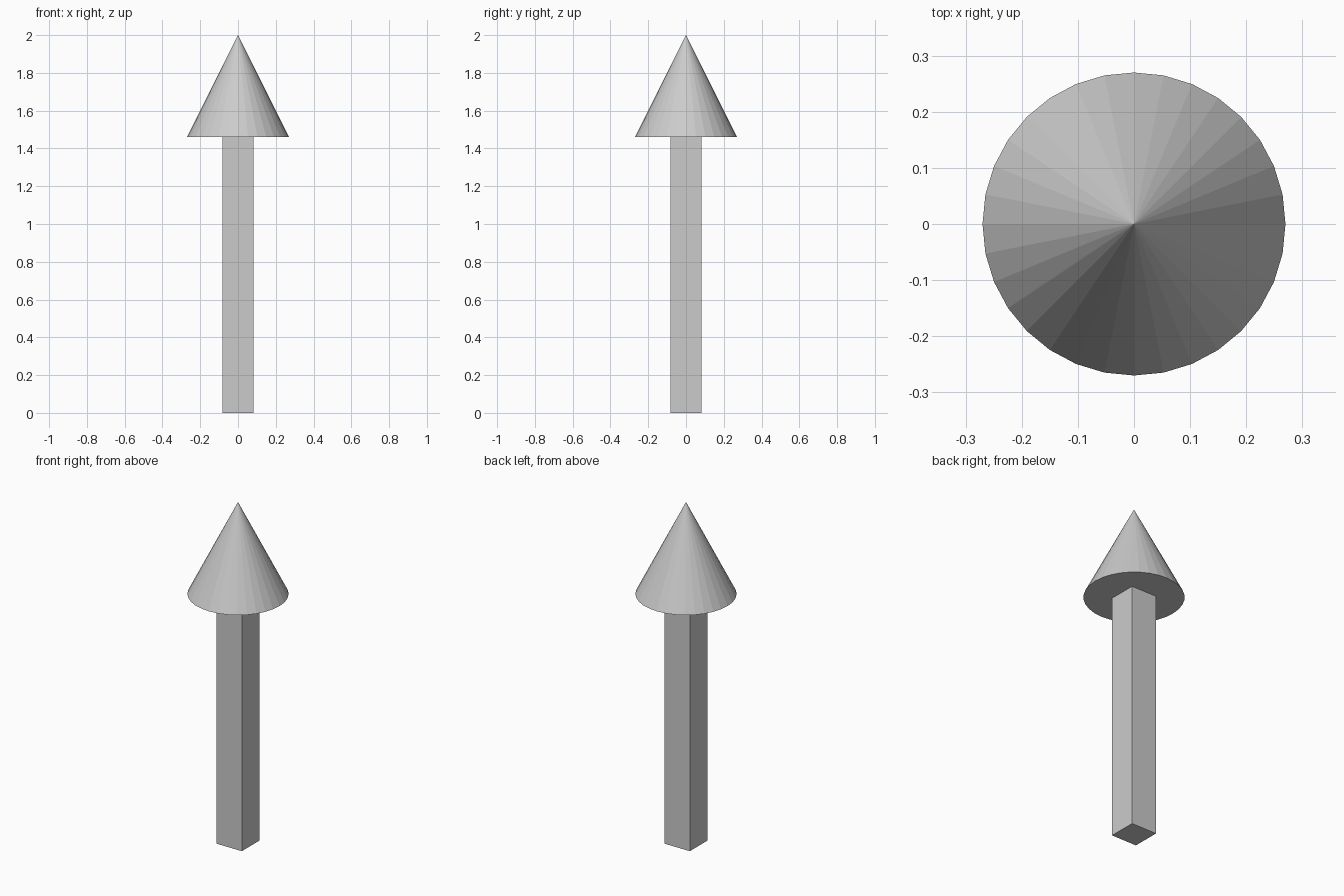
import bpy

if "Cube" in bpy.data.objects:
    bpy.data.objects.remove(bpy.data.objects["Cube"])

HEIGHT = 2.0
HEAD_BASE = 1.46
HEAD_RADIUS = 0.27
SHAFT_WIDTH = 0.166

# Square shaft standing on the ground
bpy.ops.mesh.primitive_cube_add(size=1, location=(0, 0, HEAD_BASE / 2))
shaft = bpy.context.object
shaft.name = "arrow_shaft"
shaft.scale = (SHAFT_WIDTH, SHAFT_WIDTH, HEAD_BASE)
bpy.ops.object.transform_apply(location=False, rotation=False, scale=True)

# Flat-shaded 32-sided cone head with a closed base
bpy.ops.mesh.primitive_cone_add(
    vertices=32, radius1=HEAD_RADIUS, radius2=0, depth=HEIGHT - HEAD_BASE,
    location=(0, 0, (HEIGHT + HEAD_BASE) / 2))
bpy.context.object.name = "arrow_head"
